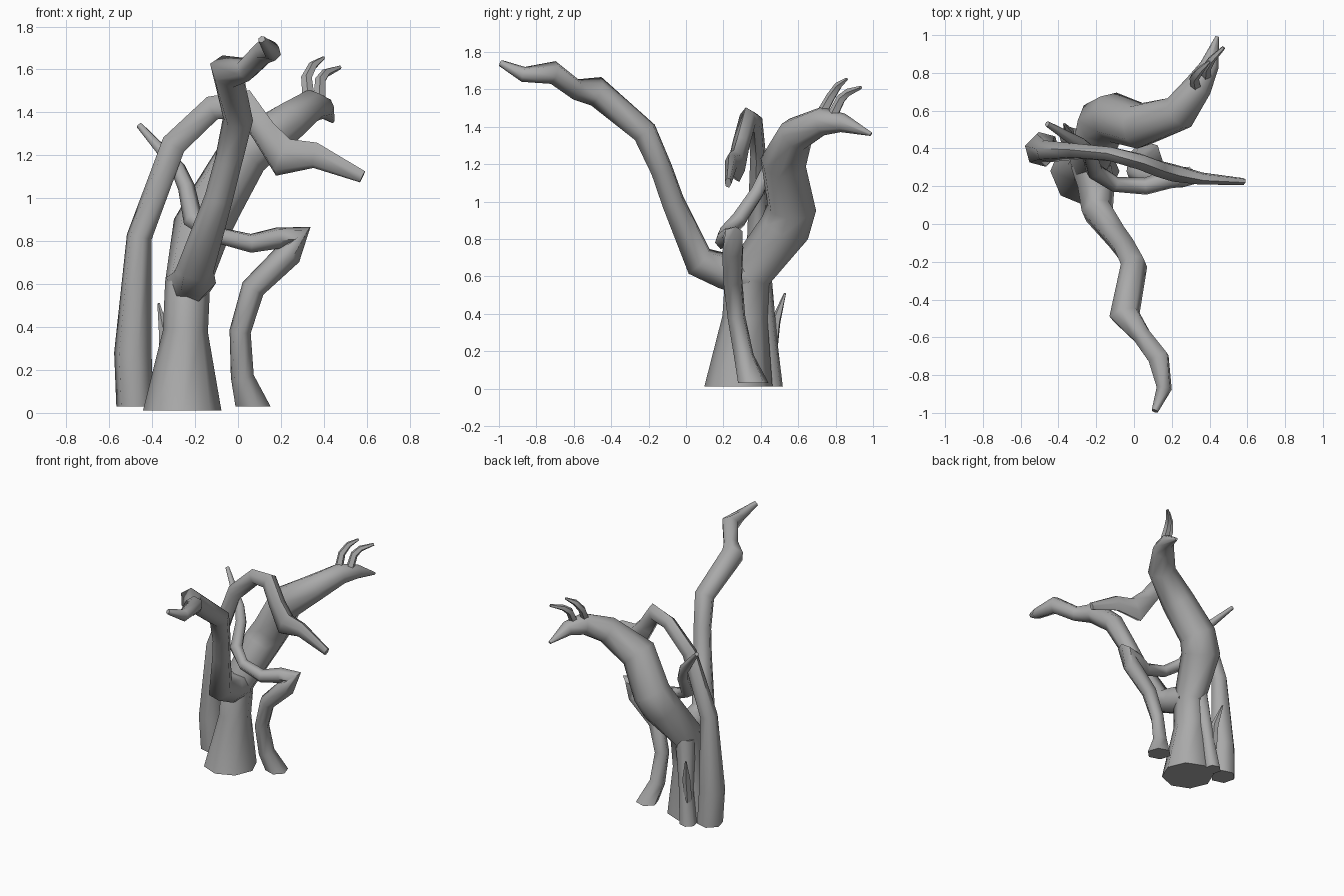
import bpy, bmesh, math
from mathutils import Vector

cube = bpy.data.objects.get("Cube")
if cube:
    bpy.data.objects.remove(cube)

bark = bpy.data.materials.new("grey bark")
bark.use_nodes = True
COLOUR = (0.4, 0.4, 0.4, 1)
bark.diffuse_color = COLOUR
bark.node_tree.nodes["Principled BSDF"].inputs["Base Color"].default_value = COLOUR


def limb(name, path, sides=6):
    """Tapered tube through (x, y, z, radius[, depth ratio]) points."""
    pts = [Vector(p[:3]) for p in path]
    steps = [(b - a).normalized() for a, b in zip(pts, pts[1:])]
    bm = bmesh.new()
    rings = []
    side = steps[0].orthogonal().normalized()
    for i, p in enumerate(pts):
        before, after = steps[max(i - 1, 0)], steps[min(i, len(steps) - 1)]
        axis = (before + after).normalized()
        side = (side - axis * side.dot(axis)).normalized()
        up = axis.cross(side)
        # Widen the ring across the bend so the limb keeps its thickness
        bend = after - before
        stretch = 1 / max(axis.dot(after), 0.75) - 1
        ring = []
        for k in range(sides):
            a = math.tau * k / sides
            off = (side * math.cos(a) + up * math.sin(a)) * path[i][3]
            if bend.length > 0.001:
                n = bend.normalized()
                off += n * off.dot(n) * stretch
            if len(path[i]) > 4:
                off.y *= path[i][4]
            ring.append(bm.verts.new(p + off))
        rings.append(ring)
    for r, s in zip(rings, rings[1:]):
        for k in range(sides):
            j = (k + 1) % sides
            bm.faces.new((r[k], r[j], s[j], s[k]))
    bm.faces.new(rings[0][::-1])
    bm.faces.new(rings[-1])
    # Level the feet that stand on the ground
    if path[0][2] < 0.05:
        for v in rings[0]:
            v.co.z = path[0][2]
    bmesh.ops.recalc_face_normals(bm, faces=bm.faces)
    mesh = bpy.data.meshes.new(name)
    bm.to_mesh(mesh)
    bm.free()
    mesh.materials.append(bark)
    obj = bpy.data.objects.new(name, mesh)
    bpy.context.collection.objects.link(obj)
    bpy.ops.object.select_all(action='DESELECT')
    obj.select_set(True)
    bpy.context.view_layer.objects.active = obj
    bpy.ops.object.shade_smooth_by_angle(angle=math.radians(65))


# Main trunk sweeping into the heavy rear branch
limb("trunk", [
    (-.26, .28, .01, .183), (-.245, .315, .38, .105, 1.15),
    (-.235, .33, .6, .105, 1.15),
    (-.17, .53, .86, .135), (-.11, .565, .97, .13), (.03, .52, 1.21, .12),
    (.24, .59, 1.36, .095), (.34, .73, 1.43, .075), (.4, .84, 1.42, .05),
    (.44, .99, 1.36, .01)], 8)

# Long branch reaching forward
limb("front_branch", [
    (-.23, .32, .6, .11), (-.2, .2, .63, .1), (-.195, .07, .68, .085),
    (-.09, -.07, 1.0, .066), (-.045, -.13, 1.17, .064), (0, -.22, 1.37, .07),
    (-.05, -.48, 1.59, .078), (.04, -.59, 1.6, .055), (.13, -.71, 1.69, .06),
    (.16, -.87, 1.68, .04), (.11, -.99, 1.74, .018)])

# Second stem arching over to the left
limb("arched_stem", [
    (-.48, .4, .03, .09), (-.49, .39, .28, .09), (-.46, .385, .82, .06),
    (-.3, .385, 1.25, .058, .75), (-.12, .37, 1.42, .055, .75),
    (.03, .33, 1.44, .06, .75), (.12, .295, 1.31, .065, .7),
    (.21, .27, 1.19, .085, .55), (.36, .24, 1.2, .06, .55),
    (.58, .225, 1.1, .03, .6)])

# Bent prop root that folds back past the trunk
limb("prop_root", [
    (.07, .36, .03, .088), (.02, .31, .17, .055), (.01, .27, .38, .05),
    (.07, .25, .58, .055), (.235, .25, .74, .062), (.28, .25, .825, .055),
    (.19, .24, .815, .052), (.06, .2, .79, .045), (-.1, .21, .83, .04),
    (-.21, .28, .9, .045), (-.24, .38, 1.05, .04), (-.28, .42, 1.14, .035),
    (-.46, .53, 1.34, .015)])

# Small rear root with its spike
limb("rear_root", [
    (-.34, .46, .01, .06), (-.31, .44, .25, .05), (-.27, .39, .6, .07)])
limb("rear_spike", [
    (-.34, .46, .18, .03), (-.34, .48, .36, .028), (-.37, .53, .51, .006)], 5)

# Pair of twigs on the rear branch
limb("inner_twig", [
    (.33, .72, 1.46, .03), (.32, .775, 1.56, .026), (.35, .815, 1.62, .021),
    (.4, .86, 1.655, .008)], 5)
limb("outer_twig", [
    (.38, .78, 1.45, .03), (.385, .83, 1.55, .026), (.41, .87, 1.585, .021),
    (.475, .935, 1.61, .01)], 5)
